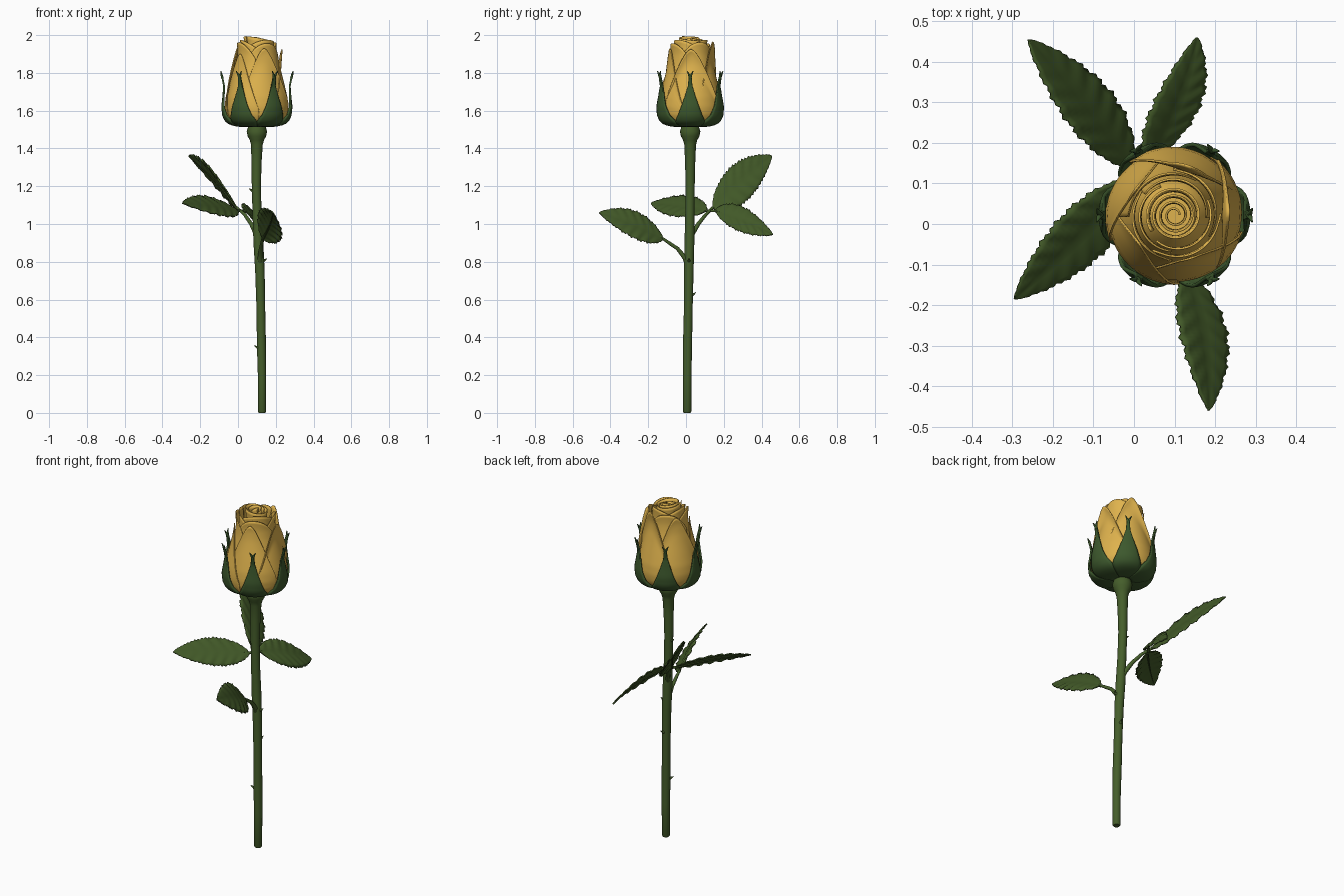
import bpy, bmesh, math
from mathutils import Vector
from math import sin, cos, pi, radians

if "Cube" in bpy.data.objects:
    bpy.data.objects.remove(bpy.data.objects["Cube"])

CX, CY = 0.10, 0.022  # axis of the flower head


def material(name, col):
    m = bpy.data.materials.new(name)
    m.diffuse_color = (*col, 1)
    m.use_nodes = True
    m.node_tree.nodes["Principled BSDF"].inputs["Base Color"].default_value = m.diffuse_color
    return m


YELLOW = material("petal_yellow", (0.74, 0.45, 0.075))
STEM = material("stem_green", (0.060, 0.112, 0.024))
LEAF = material("leaf_green", (0.054, 0.100, 0.021))
CALYX = material("sepal_green", (0.046, 0.098, 0.026))


def finish(name, bm, mat, thick=0, angle=50):
    me = bpy.data.meshes.new(name)
    bm.to_mesh(me)
    bm.free()
    me.materials.append(mat)
    for p in me.polygons:
        p.use_smooth = True
    me.set_sharp_from_angle(angle=radians(angle))
    ob = bpy.data.objects.new(name, me)
    bpy.context.collection.objects.link(ob)
    if thick:
        s = ob.modifiers.new("thickness", 'SOLIDIFY')
        s.thickness, s.offset = thick, 0
    return ob


def grid(name, f, nu, nv, mat, thick):
    """Sheet from f(u in -1..1, t in 0..1)."""
    bm = bmesh.new()
    vs = [[bm.verts.new(f(2 * i / nu - 1, j / nv)) for i in range(nu + 1)] for j in range(nv + 1)]
    for j in range(nv):
        for i in range(nu):
            bm.faces.new((vs[j][i], vs[j][i + 1], vs[j + 1][i + 1], vs[j + 1][i]))
    return finish(name, bm, mat, thick)


def tube(name, pts, mat, n=16):
    """Tube through (x, y, z, radius) points."""
    bm = bmesh.new()
    P = [Vector(p[:3]) for p in pts]
    rings = []
    for i, p in enumerate(P):
        d = P[min(i + 1, len(P) - 1)] - P[max(i - 1, 0)]
        a = d.cross(Vector((0.3, 1, 0.1))).normalized()
        b = d.normalized().cross(a)
        rings.append([bm.verts.new(p + pts[i][3] * (a * cos(2 * pi * k / n) + b * sin(2 * pi * k / n)))
                      for k in range(n)])
    for r0, r1 in zip(rings, rings[1:]):
        for k in range(n):
            bm.faces.new((r0[k], r0[(k + 1) % n], r1[(k + 1) % n], r1[k]))
    bm.faces.new(rings[0][::-1])
    bm.faces.new(rings[-1])
    bmesh.ops.recalc_face_normals(bm, faces=bm.faces)
    return finish(name, bm, mat)


def interp(table, x):
    """Smooth lookup in a list of (x, value)."""
    if x <= table[0][0]:
        return table[0][1]
    for (x0, y0), (x1, y1) in zip(table, table[1:]):
        if x <= x1:
            k = (x - x0) / (x1 - x0)
            return y0 + (y1 - y0) * k
    return table[-1][1]


def polar(a, r, z):
    return Vector((CX + r * cos(a), CY + r * sin(a), z))


# stem with the swollen receptacle on top
tube("stem", [(.127, .006, 0, .018), (.127, .006, .008, .022), (.127, .007, .2, .022), (.124, .008, .36, .024),
              (.121, .012, .55, .023), (.116, .015, .75, .025), (.108, .018, .9, .026), (.101, .02, 1.05, .024),
              (.097, .022, 1.2, .024), (.098, .022, 1.33, .027), (.1, .022, 1.42, .031), (.1, .022, 1.445, .038),
              (.1, .022, 1.465, .049), (.1, .022, 1.49, .054), (.1, .022, 1.51, .048), (.1, .022, 1.53, .045)],
     STEM, 20)

# thorns
for i, (x, y, z, a) in enumerate([(.118, .014, .63, 75), (.124, .008, .35, 200), (.114, .016, .81, 0),
                                  (.098, .021, 1.18, 170)]):
    dx, dy = cos(radians(a)), sin(radians(a))
    tube(f"thorn_{i}", [(x + .018 * dx, y + .018 * dy, z - .005, .010), (x + .03 * dx, y + .03 * dy, z, .005),
                        (x + .04 * dx, y + .04 * dy, z + .008, .0012)], STEM, 8)

# leaf stalks
tube("leaf_stalk_upper", [(.106, .02, .90, .012), (.094, .035, .95, .013), (.07, .065, 1.0, .011),
                          (.035, .105, 1.05, .009), (-.01, .145, 1.09, .007)], STEM, 10)
tube("leaf_stalk_lower", [(.115, .013, .76, .012), (.116, -.005, .82, .013), (.12, -.045, .87, .010),
                          (.127, -.09, .90, .009), (.133, -.14, .935, .006)], STEM, 10)
tube("leaf_stalk_side", [(-.01, .10, 1.072, .006), (.01, .13, 1.07, .008), (.04, .165, 1.068, .006)], STEM, 10)


# leaves: serrated, veined, slightly arched blades
def leaf(name, base, tip, width, arch):
    b, e, w = Vector(base), Vector(tip), Vector(width)
    n = w.cross(e - b).normalized()
    n *= 1 if n.z > 0 else -1
    rows = 40

    def f(u, t):
        half = max(0, sin(pi * t ** .78)) ** .8 * .5
        if abs(u) > .99:
            half *= 1.05 if round(t * rows) % 2 else .95
        lift = arch * sin(pi * t) + half * (.03 * abs(u) - .03 * u * u)
        lift += half * .009 * sin(t * 46 - abs(u) * 5) * abs(u)
        # forward sweep of the edges towards the tip
        return b.lerp(e, t) + w * half * u + n * lift + (e - b) * (.05 * half * abs(u))
    grid(name, f, 10, rows, LEAF, .006)
    tube(name + "_midrib", [(*(f(0, t) - n * .003), .006 * (1 - t) + .001) for t in [k / 10 for k in range(11)]],
         LEAF, 6)


leaf("leaf_end", (-.005, .14, 1.085), (-.26, .455, 1.36), (.10, .08, -.18), .015)
leaf("leaf_back", (.035, .155, 1.07), (.155, .46, .945), (.115, 0, -.135), .02)
leaf("leaf_left", (0, .11, 1.07), (-.295, -.185, 1.11), (.10, -.09, -.105), .01)
leaf("leaf_front", (.132, -.12, .92), (.185, -.46, 1.06), (.115, -.01, -.14), .02)

# calyx: six sepals fused at the base, each ending in a forked tip
SEP_R = [(0, .04), (.1, .10), (.18, .145), (.26, .167), (.36, .179), (.5, .184), (.64, .178), (.8, .174), (1, .186)]
SEP_Z = [(0, 1.517), (.1, 1.519), (.18, 1.53), (.26, 1.548), (.36, 1.575), (.5, 1.62), (.64, 1.675), (.8, 1.73),
         (1, 1.79)]
SEP_A = [(0, 31), (.22, 31), (.3, 26), (.36, 21.5), (.5, 15), (.64, 9), (.8, 4), (1, 2)]
for i in range(6):
    a0 = radians(60 * i)

    def sepal(u, t):
        a = radians(interp(SEP_A, t)) * u
        return polar(a0 + a, interp(SEP_R, t) * (1 - .25 * a * a), interp(SEP_Z, t))
    grid(f"sepal_{i}", sepal, 8, 25, CALYX, .009)
    for s in (-1, 1):
        p = [polar(a0 + s * da, r, z) for da, r, z in ((.0, .182, 1.77), (.03, .187, 1.79), (.085, .192, 1.81))]
        tube(f"sepal_tip_{i}_{'a' if s < 0 else 'b'}", [(*q, r) for q, r in zip(p, (.007, .006, .002))], CALYX, 8)

# bud core that closes the inside
tube("bud_core", [(CX, CY, z, r) for z, r in ((1.525, .08), (1.55, .13), (1.6, .145), (1.68, .135), (1.76, .11),
                                              (1.84, .08), (1.88, .05))], YELLOW, 32)

# petals wrapped around the bud
BUD = [(1.53, .12), (1.55, .148), (1.58, .162), (1.62, .166), (1.67, .161), (1.73, .147), (1.79, .132), (1.85, .118),
       (1.90, .109), (1.96, .105), (2.0, .104)]


def petal(name, ang, half, top, drop, power, scale, flare):
    def f(u, t):
        z = 1.53 + (top - drop * abs(u) ** power - 1.53) * t
        r = interp(BUD, z) * scale + .006 * u
        r += flare * max(0, (t - .72) / .28) ** 2 * (1 - .7 * u * u)
        return polar(radians(ang + half * u), r, z)
    grid(name, f, 24, 28, YELLOW, .005)


for i, (a, top, fl) in enumerate([(2, 1.925, .028), (74, 1.965, .022), (146, 1.94, .010), (218, 1.90, .004),
                                  (290, 1.93, .008)]):
    petal(f"outer_petal_{i}", a, 56, top, .30, 1.7, .99, fl)
for i, a in enumerate((30, 120, 205, 300)):
    petal(f"middle_petal_{i}", a, 62, 1.962 - .006 * (i % 2), .09, 2.2, .91, .010)
for i, a in enumerate((70, 190, 310)):
    petal(f"inner_petal_{i}", a, 75, 1.975, .04, 2, .76, .008)


# rolled heart of the flower: one spiral sheet
def heart(u, t):
    k = (u + 1) / 2
    a = 7.2 * pi * k
    r = .012 + .052 * k
    z = 1.80 + (.185 + .012 * sin(a * .83 + 1) - .012 * (1 - k)) * t
    return polar(a, r + .006 * max(0, (t - .7) / .3) ** 2 * k, z)


grid("rolled_heart", heart, 150, 10, YELLOW, .005)
